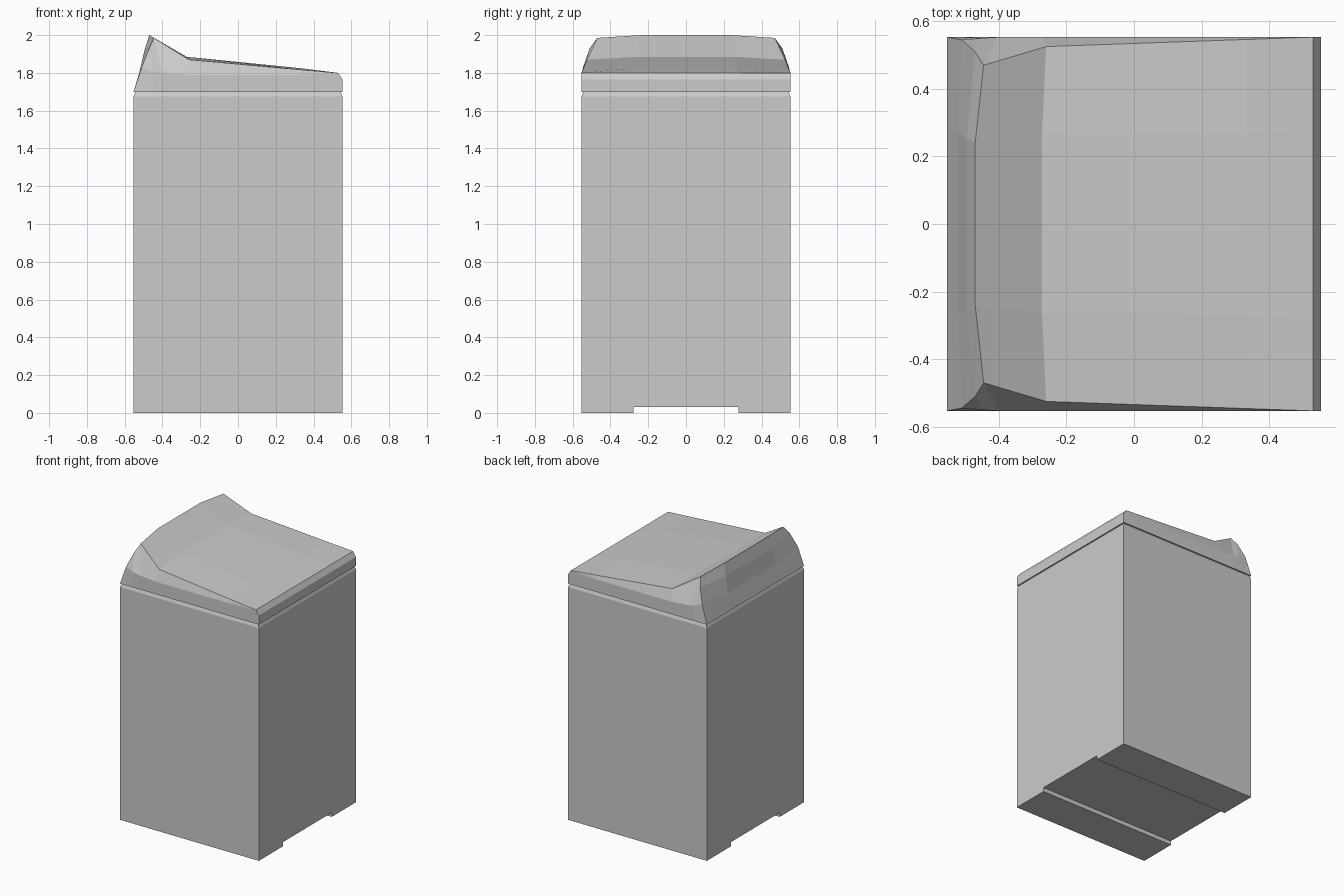
import bpy
import bmesh

cube = bpy.data.objects.get("Cube")
if cube:
    bpy.data.objects.remove(cube, do_unlink=True)

GREY = (0.6, 0.6, 0.6, 1.0)
mat = bpy.data.materials.new("light_grey")
mat.use_nodes = True
mat.diffuse_color = GREY
mat.node_tree.nodes["Principled BSDF"].inputs["Base Color"].default_value = GREY

W = 0.553        # half width of the bin
SEAM = 1.70      # height where lid meets body


def finish(name, bm):
    bmesh.ops.remove_doubles(bm, verts=bm.verts, dist=0.0005)
    bmesh.ops.dissolve_degenerate(bm, edges=bm.edges, dist=0.0005)
    bmesh.ops.recalc_face_normals(bm, faces=bm.faces)
    mesh = bpy.data.meshes.new(name)
    bm.to_mesh(mesh)
    bm.free()
    mesh.materials.append(mat)
    obj = bpy.data.objects.new(name, mesh)
    bpy.context.collection.objects.link(obj)


# Body: grooved-bottom outline extruded along x, top rim chamfered
bm = bmesh.new()
groove, step, rim = 0.277, 0.03, 1.675
outline = [(-W, 0), (-groove, 0), (-groove, step), (groove, step),
           (groove, 0), (W, 0), (W, rim), (-W, rim)]
face = bm.faces.new([bm.verts.new((-W, y, z)) for y, z in outline])
ext = bmesh.ops.extrude_face_region(bm, geom=[face])
bmesh.ops.translate(bm, vec=(2 * W, 0, 0),
                    verts=[v for v in ext["geom"] if isinstance(v, bmesh.types.BMVert)])
bm.normal_update()
top = max(bm.faces, key=lambda f: f.calc_center_median().z)
ext = bmesh.ops.extrude_face_region(bm, geom=[top])
bmesh.ops.delete(bm, geom=[top], context="FACES_ONLY")
for v in ext["geom"]:
    if isinstance(v, bmesh.types.BMVert):
        v.co.x *= 0.982
        v.co.y *= 0.982
        v.co.z = SEAM
finish("bin_body", bm)

# Lid: rows running from the ridge end to the low end, mirrored across y
inner = [(-W, 0.27, SEAM), (-0.52, 0.27, 1.81), (-0.495, 0.255, 1.92),
         (-0.47, 0.24, 2.0), (-0.272, 0.265, 1.885), (0.33, 0.27, 1.825),
         (0.53, 0.28, 1.80), (W, 0.28, 1.765), (W, 0.28, SEAM)]
edge = [(-W, W, SEAM), (-0.51, 0.545, 1.83), (-0.47, 0.51, 1.93),
        (-0.445, 0.47, 1.985), (-0.26, 0.525, 1.87), (0.33, 0.546, 1.817),
        (0.53, W, 1.80), (W, W, 1.765), (W, W, SEAM)]
shoulder = [edge[0], edge[1], (-0.45, 0.55, 1.81), (-0.40, W, 1.80),
            (-0.27, W, 1.79), (0.33, W, 1.79)] + edge[6:]
base = [(x, W, SEAM) for x, y, z in shoulder]


def mirrored(row):
    return [(x, -y, z) for x, y, z in row]


half = [base, shoulder, edge, inner]
rows = half + [mirrored(r) for r in reversed(half)]
bm = bmesh.new()
grid = [[bm.verts.new(p) for p in row] for row in rows]
for a, b in zip(grid, grid[1:]):
    for i in range(len(a) - 1):
        bm.faces.new((a[i], a[i + 1], b[i + 1], b[i]))
bmesh.ops.remove_doubles(bm, verts=bm.verts, dist=0.0005)
# Close the underside
bmesh.ops.holes_fill(bm, edges=[e for e in bm.edges if e.is_boundary], sides=0)
finish("bin_lid", bm)
